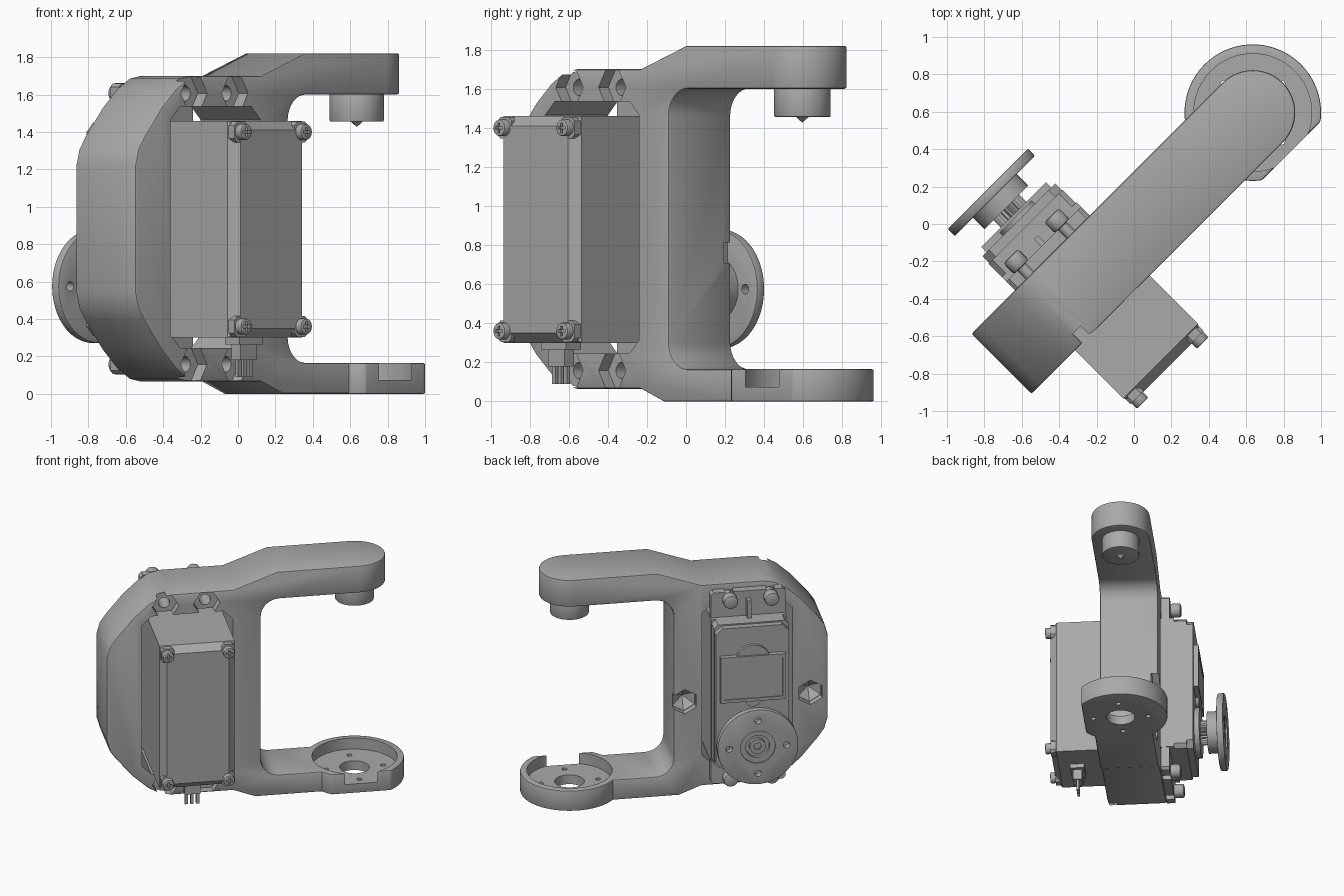
import bpy, bmesh, math
from mathutils import Vector

old = bpy.data.objects.get("Cube")
if old:
    bpy.data.objects.remove(old, do_unlink=True)

grey = bpy.data.materials.new("plain grey")
grey.use_nodes = True
tone = (0.4, 0.4, 0.4, 1)
grey.diffuse_color = tone
grey.node_tree.nodes["Principled BSDF"].inputs["Base Color"].default_value = tone
TURN = math.radians(45)          # whole assembly stands diagonally


def ring(u, v, r, n=48, phase=0.0):
    return [(u + r * math.cos(phase + math.tau * i / n),
             v + r * math.sin(phase + math.tau * i / n)) for i in range(n)]


def rect(u0, u1, v0, v1, c=0.0):
    if c == 0:
        return [(u0, v0), (u1, v0), (u1, v1), (u0, v1)]
    return [(u0 + c, v0), (u1 - c, v0), (u1, v0 + c), (u1, v1 - c),
            (u1 - c, v1), (u0 + c, v1), (u0, v1 - c), (u0, v0 + c)]


def arc(u, v, r, a0, a1, n=8):
    return [(u + r * math.cos(math.radians(a0 + (a1 - a0) * i / n)),
             v + r * math.sin(math.radians(a0 + (a1 - a0) * i / n))) for i in range(n + 1)]


def prism(name, pts, a, b, axis="y", taper=1.0):
    """Extrude a profile from a to b; axis y uses (x, z) points, axis z uses (x, y)."""
    cu = (min(p[0] for p in pts) + max(p[0] for p in pts)) / 2
    cv = (min(p[1] for p in pts) + max(p[1] for p in pts)) / 2

    def place(u, v, t):
        return Vector((u, t, v)) if axis == "y" else Vector((u, v, t))
    bm = bmesh.new()
    low = [bm.verts.new(place(u, v, a)) for u, v in pts]
    high = [bm.verts.new(place(cu + (u - cu) * taper, cv + (v - cv) * taper, b)) for u, v in pts]
    bm.faces.new(low)
    bm.faces.new(high)
    for i in range(len(pts)):
        j = (i + 1) % len(pts)
        bm.faces.new((low[i], low[j], high[j], high[i]))
    bmesh.ops.recalc_face_normals(bm, faces=bm.faces)
    mesh = bpy.data.meshes.new(name)
    bm.to_mesh(mesh)
    bm.free()
    mesh.materials.append(grey)
    ob = bpy.data.objects.new(name, mesh)
    bpy.context.collection.objects.link(ob)
    ob.rotation_euler.z = TURN
    return ob


def activate(ob):
    bpy.context.view_layer.update()
    bpy.ops.object.select_all(action="DESELECT")
    ob.select_set(True)
    bpy.context.view_layer.objects.active = ob


def combine(ob, tool, mode="DIFFERENCE"):
    activate(ob)
    m = ob.modifiers.new("cut", "BOOLEAN")
    m.operation, m.solver, m.object = mode, "EXACT", tool
    bpy.ops.object.modifier_apply(modifier=m.name)
    bpy.data.objects.remove(tool, do_unlink=True)


def soften(ob, width, segments=2):
    activate(ob)
    m = ob.modifiers.new("edge", "BEVEL")
    m.width, m.segments, m.limit_method = width, segments, "ANGLE"
    m.angle_limit = math.radians(35)
    bpy.ops.object.modifier_apply(modifier=m.name)


def cut(ob, pts, a, b, axis="y", taper=1.0):
    combine(ob, prism("cutter", pts, a, b, axis, taper))


# Main C-shaped bracket
MID, HALF, END = -0.028, 0.227, 0.87
SERVO, SHAFT = -0.42, 0.575
curve = [(-1.03, 1.22), (-1.005, 1.31), (-0.96, 1.375), (-0.83, 1.53),
         (-0.72, 1.63), (-0.63, 1.685), (-0.545, 1.70)]
outline = curve + [(-0.08, 1.70), (0.25, 1.82), (1.3, 1.82), (1.3, 1.60)]
outline += arc(0.267, 1.46, 0.14, 90, 180) + arc(0.267, 0.305, 0.14, 180, 270)
outline += [(1.3, 0.165), (1.3, 0.0), (0.087, 0.0), (-0.08, 0.065)]
outline += [(u, 1.765 - z) for u, z in reversed(curve)]
bracket = prism("bracket", outline, -0.5, 0.5)
plan = [(-1.2, MID - HALF)] + arc(END, MID, HALF, -90, 90, 28) + [(-1.2, MID + HALF)]
combine(bracket, prism("cutter", plan, -0.2, 2, "z"), "INTERSECT")
soften(bracket, 0.012)

# Round cup at the end of the lower arm, flattened on its front
cup = prism("cup", ring(END, MID, 0.365, 72), 0, 0.165, "z")
cut(cup, rect(0, 2, -1, -0.318), -0.5, 0.5, "z")
soften(cup, 0.008)
combine(bracket, cup, "UNION")
cut(bracket, ring(END, MID, 0.315, 64), 0.075, 0.4, "z")
cut(bracket, ring(END, MID, 0.11, 40), -0.1, 0.3, "z")
for u, v in ring(END, MID, 0.215, 4):
    cut(bracket, ring(u, v, 0.02, 16), -0.1, 0.3, "z")

# Servo opening, nut recesses and bolt holes
cut(bracket, rect(-0.764, -0.084, 0.245, 1.535, 0.07), -0.6, 0.6)
BOLTS = [(u, z) for u in (-0.588, -0.279) for z in (0.158, 1.607)]
for u, z in BOLTS:
    cut(bracket, ring(u, z, 0.099, 6), -0.5, -0.185)
    cut(bracket, ring(u, z, 0.042, 24), -0.4, 0.4)
for u in (-0.9, 0.045):
    cut(bracket, ring(u, 0.76, 0.1, 6, math.pi / 6), 0.4, 0.145)
    cut(bracket, ring(u, 0.76, 0.098, 6, math.pi / 6), 0.146, 0.08, taper=0.05)

# Pivot pin under the upper arm
pin = prism("pivot_pin", ring(END, MID, 0.145, 48), 1.455, 1.62, "z")
soften(pin, 0.008)
tip = prism("pivot_tip", ring(END, MID, 0.034, 24), 1.457, 1.428, "z", 0.05)

# Servo case with chamfered front edges
case = prism("servo_case", rect(-0.70, -0.135, 0.30, 1.46), -0.67, 0.3)
bm = bmesh.new()
bm.from_mesh(case.data)
front = [e for e in bm.edges if all(v.co.y < -0.6 for v in e.verts)]
bmesh.ops.bevel(bm, geom=front, offset=0.05, segments=1, affect="EDGES")
bm.to_mesh(case.data)
bm.free()

# Corner pads and cross-head screws on the servo front
smooth = [bracket, pin, tip]
for u in (-0.645, -0.19):
    for z in (0.36, 1.40):
        prism("corner_pad", rect(u - 0.05, u + 0.05, z - 0.055, z + 0.055, 0.02), -0.668, -0.55)
        screw = prism("case_screw", ring(u, z, 0.043, 24), -0.71, -0.6)
        soften(screw, 0.008)
        cut(screw, rect(u - 0.026, u + 0.026, z - 0.007, z + 0.007), -0.8, -0.69)
        cut(screw, rect(u - 0.007, u + 0.007, z - 0.026, z + 0.026), -0.8, -0.69)
        smooth.append(screw)

# Cable socket with three pins
prism("socket_base", rect(-0.52, -0.34, -0.53, -0.42), 0.265, 0.31, "z")
prism("socket", rect(-0.49, -0.37, -0.51, -0.44), 0.18, 0.27, "z")
for i in (-1, 0, 1):
    u = -0.43 + i * 0.042
    prism("socket_pin", rect(u - 0.012, u + 0.012, -0.485, -0.465), 0.09, 0.19, "z")

# Mounting ears, their ribs and bolts
flange = prism("mounting_flange", rect(-0.70, -0.14, 0.105, 1.66, 0.02), 0.2, 0.265)
for u, z in BOLTS:
    out = 0.12 if z > 1 else -0.12
    cut(flange, rect(u - 0.03, u + 0.03, min(z, z + out), max(z, z + out)), 0.1, 0.4)
    bolt = prism("flange_bolt", ring(u, z, 0.055, 24), 0.262, 0.345)
    soften(bolt, 0.015)
    prism("bolt_shank", ring(u, z, 0.03, 16), 0.1, 0.27)
    smooth.append(bolt)
for z0, z1 in ((0.16, 0.31), (1.45, 1.60)):
    prism("flange_rib", rect(SERVO - 0.015, SERVO + 0.015, z0, z1), 0.25, 0.32)

# Gear housing behind the bracket
housing = prism("gear_housing", rect(-0.70, -0.14, 0.30, 1.46, 0.03), 0.26, 0.40)
prism("gear_cover", rect(-0.695, -0.145, 0.31, 1.45, 0.05), 0.39, 0.45)
upper = prism("cover_panel", rect(-0.665, -0.175, 0.86, 1.23), 0.44, 0.49)
cut(upper, rect(-0.64, -0.20, 0.885, 1.205), 0.482, 0.6)
hump = [prism("gear_hump", ring(SERVO, z, r, 40), 0.44, 0.475)
        for z, r in ((1.18, 0.13), (0.87, 0.06))]
boss = prism("shaft_boss", ring(SERVO, SHAFT, 0.2), 0.44, 0.49)

# Output spline, hub and horn disc
teeth = [(SERVO + r * math.cos(math.tau * i / 48), SHAFT + r * math.sin(math.tau * i / 48))
         for i, r in enumerate([0.085, 0.098] * 24)]
prism("spline", teeth, 0.48, 0.56)
hub = prism("horn_hub", ring(SERVO, SHAFT, 0.165), 0.545, 0.64)
horn = prism("horn_disc", ring(SERVO, SHAFT, 0.303, 72), 0.633, 0.685)
soften(horn, 0.005)
for u, z in ring(SERVO, SHAFT, 0.215, 4):
    cut(horn, ring(u, z, 0.025, 20), 0.5, 0.8)
cut(horn, ring(SERVO, SHAFT, 0.13), 0.672, 0.8)
cut(horn, ring(SERVO, SHAFT, 0.09, 40), 0.645, 0.8)
center = prism("horn_screw", ring(SERVO, SHAFT, 0.06, 32), 0.64, 0.672)
cut(center, ring(SERVO, SHAFT, 0.03, 6), 0.657, 0.8)

for ob in smooth + hump + [boss, hub, horn, center]:
    activate(ob)
    bpy.ops.object.shade_smooth_by_angle(angle=math.radians(30))
